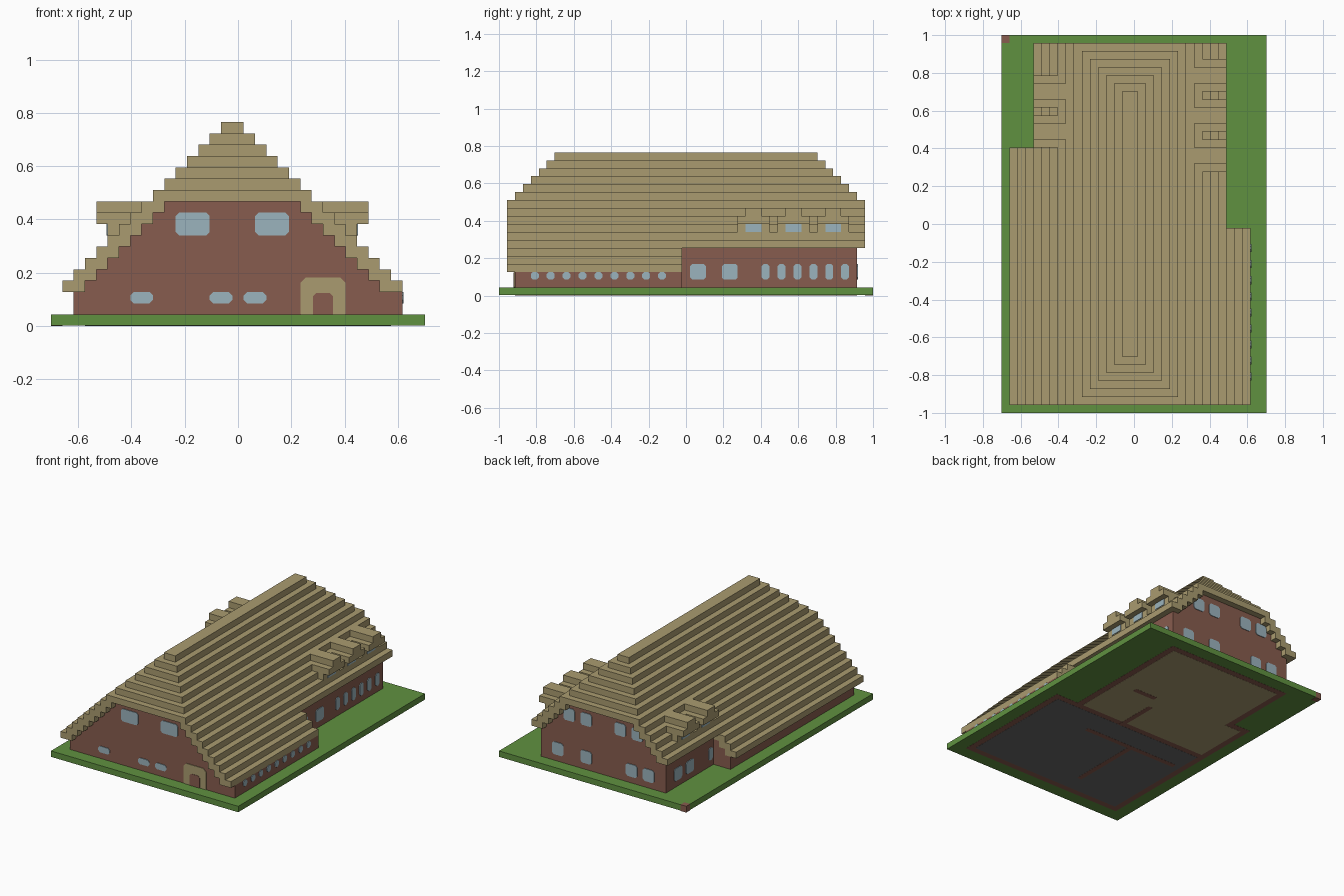
import bpy
import bmesh
from mathutils import Vector

cube = bpy.data.objects.get("Cube")
if cube:
    bpy.data.objects.remove(cube, do_unlink=True)

U = 2 / 47                    # size of one block
ORIGIN = Vector((-16.5 * U, -1.0, 0.0))


def material(name, rgb):
    mat = bpy.data.materials.new(name)
    mat.use_nodes = True
    colour = (*rgb, 1.0)
    mat.diffuse_color = colour
    mat.node_tree.nodes["Principled BSDF"].inputs["Base Color"].default_value = colour
    return mat


THATCH = material("thatch", (0.40, 0.33, 0.16))
BRICK = material("brick", (0.245, 0.107, 0.077))
GRASS = material("grass", (0.117, 0.283, 0.051))
GLASS = material("glass", (0.33, 0.455, 0.51))
STONE = material("stone_floor", (0.14, 0.14, 0.14))


def finish(name, bm, mat):
    bmesh.ops.recalc_face_normals(bm, faces=bm.faces)
    mesh = bpy.data.meshes.new(name)
    bm.to_mesh(mesh)
    bm.free()
    mesh.materials.append(mat)
    obj = bpy.data.objects.new(name, mesh)
    bpy.context.collection.objects.link(obj)
    return obj


def blocks(name, mat, boxes):
    """One object from boxes given as x0, x1, y0, y1, z0, z1 in blocks."""
    bm = bmesh.new()
    for x0, x1, y0, y1, z0, z1 in boxes:
        low, high = Vector((x0, y0, z0)), Vector((x1, y1, z1))
        verts = bmesh.ops.create_cube(bm, size=1)["verts"]
        for v in verts:
            v.co = ORIGIN + U * Vector([low[n] if v.co[n] < 0 else high[n] for n in range(3)])
    return finish(name, bm, mat)


def plates(name, mat, axis, pos, spans, depth=0.1, cut=0.3):
    """Thin plates with clipped corners on a wall; spans are a0, a1, z0, z1."""
    bm = bmesh.new()
    for a0, a1, z0, z1 in spans:
        outline = [(a0 + cut, z0), (a1 - cut, z0), (a1, z0 + cut), (a1, z1 - cut),
                   (a1 - cut, z1), (a0 + cut, z1), (a0, z1 - cut), (a0, z0 + cut)]
        rings = []
        for side in (pos - depth, pos + depth):
            pts = [(side, a, z) if axis == "x" else (a, side, z) for a, z in outline]
            rings.append([bm.verts.new(ORIGIN + U * Vector(p)) for p in pts])
        for ring in rings:
            bm.faces.new(ring)
        for n in range(8):
            m = (n + 1) % 8
            bm.faces.new((rings[0][n], rings[0][m], rings[1][m], rings[1][n]))
    return finish(name, bm, mat)


def lo(k):
    return k - 2


def hi(k):
    return 34 - k


# Lawn and corner marker block
blocks("lawn", GRASS, [(0, 33, 0, 46, 0.06, 1), (1, 33, 46, 47, 0.06, 1)])
blocks("corner_block", BRICK, [(0, 1, 46, 47, 0, 1)])

# Underside: wall footprint, two floors and partitions
blocks("foundation", BRICK, [(2, 31, 2, 23, 0.04, 0.5), (2, 27, 23, 33, 0.04, 0.5),
                             (5, 27, 33, 45, 0.04, 0.5)])
blocks("front_floor", STONE, [(3, 30, 3, 22, 0.02, 0.5)])
blocks("back_floor", THATCH, [(3, 26, 23, 32, 0.02, 0.5), (6, 26, 32, 44, 0.02, 0.5)])
blocks("partitions", BRICK, [(4, 21, 17.5, 18.3, 0, 0.5), (12, 12.8, 6, 17.5, 0, 0.5),
                             (17.5, 18.3, 22, 29, 0, 0.5), (19, 23, 31, 31.8, 0, 0.5)])

# Brick walls: tall main body, low wings, stepped gable
walls = [(5, 27, 2, 45, 1, 6), (2, 31, 2, 23, 1, 3), (2, 16, 23, 33, 1, 3)]
for k in range(3, 6):
    walls.append((lo(k) + 2, hi(k) - 2, 2, 23, k, k + 1))
    walls.append((lo(k) + 2, 16, 23, 33, k, k + 1))
for k in range(6, 11):
    walls.append((lo(k) + 2, hi(k) - 2, 2, 45, k, k + 1))
blocks("walls", BRICK, walls)

# Stepped roof: eave strips low down, full hipped layers above
roof = []
for k in range(3, 11):
    left_end, right_end = (33, 23) if k < 6 else (46, 46)
    roof.append((lo(k), lo(k) + 2, 1, left_end, k, k + 1))
    roof.append((hi(k) - 2, hi(k), 1, right_end, k, k + 1))
for k in range(11, 18):
    roof.append((lo(k), hi(k), k - 10, 57 - k, k, k + 1))
blocks("roof", THATCH, roof)

# Dormers on both slopes, mirrored about the ridge
for side, starts in (("right", (30, 35, 40)), ("left", (33, 38))):
    boxes, panes = [], []
    for j in starts:
        for x0, x1, y0, y1, z in ((24, 27, j, j + 4, 8), (24, 28, j, j + 4, 9),
                                  (23, 28, j + 1, j + 3, 10)):
            if side == "left":
                x0, x1 = 32 - x1, 32 - x0
            boxes.append((x0, x1, y0, y1, z, z + 1))
        panes.append((j + 1, j + 3, 8, 9))
    blocks(side + "_dormers", THATCH, boxes)
    plates(side + "_dormer_windows", GLASS, "x", 27 if side == "right" else 5, panes, cut=0.02)

# Windows
plates("front_windows", GLASS, "y", 2,
       [(11, 14, 8, 10), (18, 21, 8, 10)] + [(i, i + 2, 2, 3) for i in (7, 14, 17)])
plates("back_windows", GLASS, "y", 45,
       [(i, i + 2, 8, 10) for i in (9, 12, 18, 21)] + [(i, i + 2, 2, 4) for i in (7, 10, 18, 23)])
plates("right_wing_windows", GLASS, "x", 31, [(j, j + 1, 2, 3) for j in range(4, 21, 2)])
plates("right_wall_windows", GLASS, "x", 27,
       [(24, 26, 2, 4), (28, 30, 2, 4)] + [(j, j + 1, 2, 4) for j in range(33, 44, 2)])
plates("left_wall_windows", GLASS, "x", 5, [(38, 40, 2, 4), (41, 43, 2, 4), (33.3, 34.3, 2, 4)])

# Arched doorway
plates("door_surround", THATCH, "y", 2, [(22, 26, 0.6, 4.3)], cut=0.5)
plates("door", BRICK, "y", 2, [(23.1, 24.9, 0.5, 2.9)], depth=0.15)
